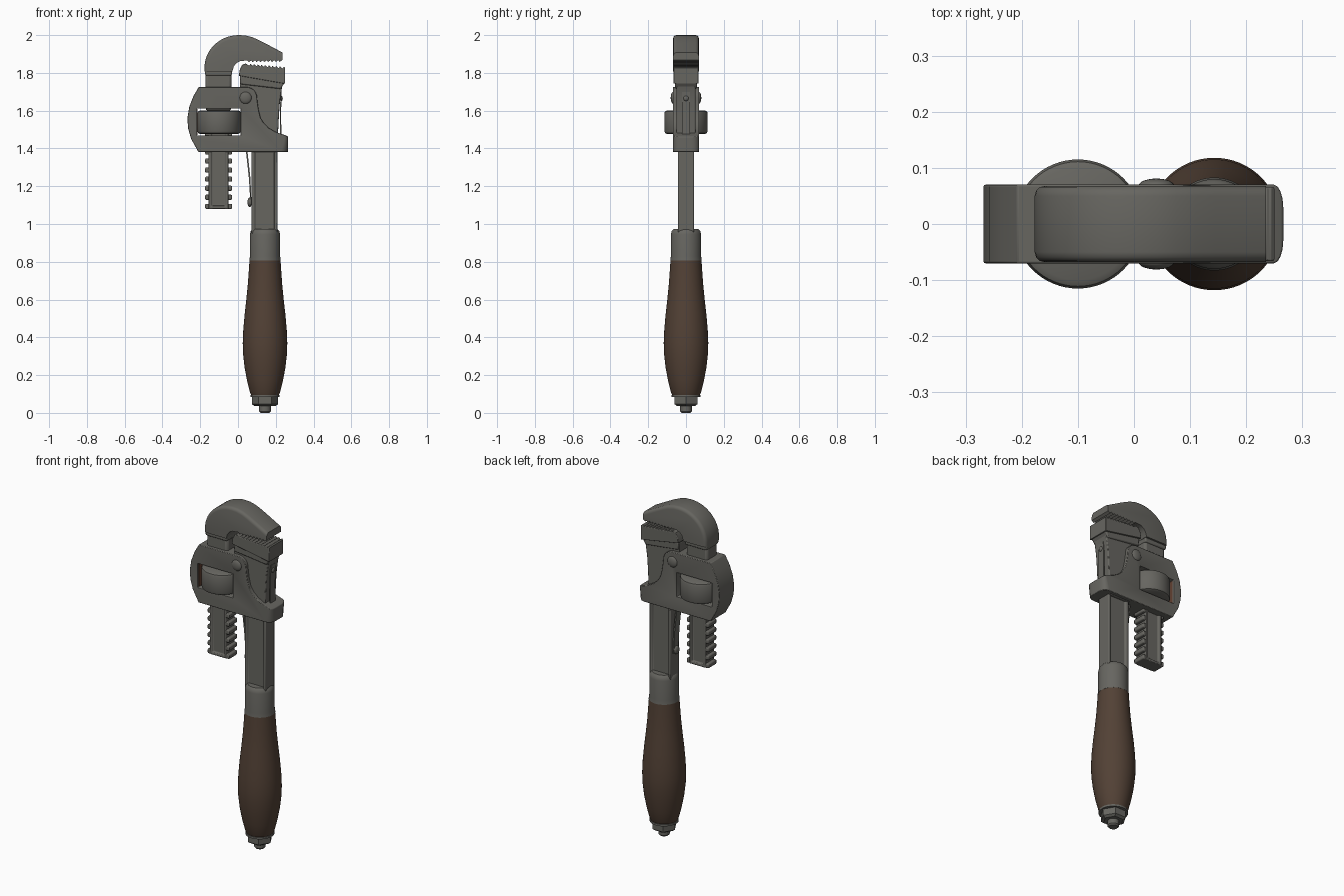
import bpy, bmesh, math
from mathutils import Vector

cube = bpy.data.objects.get("Cube")
if cube:
    bpy.data.objects.remove(cube)


def material(name, col):
    m = bpy.data.materials.new(name)
    m.use_nodes = True
    m.diffuse_color = (*col, 1)
    m.node_tree.nodes["Principled BSDF"].inputs["Base Color"].default_value = (*col, 1)
    return m


STEEL = material("grey steel", (0.135, 0.132, 0.118))
WOOD = material("brown wood", (0.085, 0.053, 0.036))
RUST = material("rusty brown", (0.12, 0.05, 0.03))


def finish(bm, name, mat, bevel=0.0, smooth=True):
    bmesh.ops.recalc_face_normals(bm, faces=bm.faces)
    me = bpy.data.meshes.new(name)
    bm.to_mesh(me)
    bm.free()
    ob = bpy.data.objects.new(name, me)
    bpy.context.collection.objects.link(ob)
    me.materials.append(mat)
    bpy.ops.object.select_all(action="DESELECT")
    bpy.context.view_layer.objects.active = ob
    ob.select_set(True)
    if smooth:
        bpy.ops.object.shade_smooth_by_angle(angle=math.radians(32))
    if bevel:
        b = ob.modifiers.new("edge", "BEVEL")
        b.width, b.segments = bevel, 2
        b.angle_limit = math.radians(50)
    return ob


def prism(name, pts, half, bevel=0.0, chamfer=None, width=0.0, segments=1, panel=0.0, mat=STEEL):
    """Extrude an x-z outline across y; optionally chamfer chosen edges or sink side panels."""
    bm = bmesh.new()
    f = bm.faces.new([bm.verts.new((x, -half, z)) for x, z in pts])
    r = bmesh.ops.extrude_face_region(bm, geom=[f])
    bmesh.ops.translate(bm, verts=[v for v in r["geom"] if isinstance(v, bmesh.types.BMVert)],
                        vec=(0, 2 * half, 0))
    bmesh.ops.recalc_face_normals(bm, faces=bm.faces)
    if chamfer:
        edges = [e for e in bm.edges if chamfer(e.verts[0].co, e.verts[1].co)]
        bmesh.ops.bevel(bm, geom=edges, offset=width, segments=segments, profile=0.5, affect="EDGES")
    if panel:
        sides = [f for f in bm.faces if abs(f.normal.y) > 0.9]
        bmesh.ops.inset_individual(bm, faces=sides, thickness=panel)
        bmesh.ops.inset_individual(bm, faces=sides, thickness=0.006, depth=-0.01)
    return finish(bm, name, mat, bevel)


def lathe(name, prof, x, mat, steps=48, smooth=True):
    """Spin a radius-height profile about a vertical axis."""
    bm = bmesh.new()
    vs = [bm.verts.new((r, 0, z)) for r, z in prof]
    es = [bm.edges.new(p) for p in zip(vs, vs[1:])]
    bmesh.ops.spin(bm, geom=vs + es, axis=(0, 0, 1), cent=(0, 0, 0),
                   angle=math.tau, steps=steps, use_duplicate=False)
    bmesh.ops.remove_doubles(bm, verts=bm.verts, dist=1e-4)
    bmesh.ops.translate(bm, verts=bm.verts, vec=(x, 0, 0))
    return finish(bm, name, mat, smooth=smooth)


def rect(x0, x1, z0, z1):
    return [(x0, z0), (x1, z0), (x1, z1), (x0, z1)]


def arc(cx, cz, rx, rz, a0, a1, n):
    angs = [math.radians(a0 + (a1 - a0) * i / n) for i in range(n + 1)]
    return [(cx + rx * math.cos(a), cz + rz * math.sin(a)) for a in angs]


def teeth(x0, z0, x1, z1, n, depth):
    out = []
    for i in range(n):
        a, b = i / n, (i + 0.7) / n
        out += [(x0 + (x1 - x0) * a, z0 + (z1 - z0) * a),
                (x0 + (x1 - x0) * b, z0 + (z1 - z0) * b + depth)]
    return out + [(x1, z1)]


AX = 0.143  # handle axis

# Handle, ferrule and end fittings
lathe("end_stud", [(0, 0), (0.024, 0), (0.031, 0.008), (0.031, 0.05), (0, 0.05)], AX, STEEL, 24)
lathe("end_nut", [(0, 0.036), (0.055, 0.036), (0.07, 0.046), (0.07, 0.088), (0, 0.088)], AX, STEEL, 6, False)
lathe("end_washer", [(0, 0.084), (0.078, 0.084), (0.078, 0.095), (0, 0.095)], AX, STEEL)
lathe("wooden_grip", [(0, 0.092), (0.072, 0.092), (0.08, 0.11), (0.095, 0.17), (0.108, 0.24),
                      (0.116, 0.31), (0.118, 0.37), (0.115, 0.44), (0.108, 0.52), (0.099, 0.6),
                      (0.091, 0.68), (0.086, 0.75), (0.082, 0.81), (0, 0.81)], AX, WOOD, 64)
lathe("ferrule", [(0, 0.806), (0.083, 0.806), (0.08, 0.83), (0.08, 0.945), (0.076, 0.962),
                  (0.066, 0.973), (0, 0.975)], AX, STEEL)

# Fixed body: panelled shank, neck, flare and heel jaw with teeth
prism("body_shank", rect(0.072, 0.21, 0.95, 1.4), 0.042, bevel=0.004, panel=0.022)
prism("body_neck", [(0.07, 1.38), (0.21, 1.38), (0.213, 1.5), (0.217, 1.58), (0.222, 1.65),
                    (0.234, 1.73), (0.245, 1.76), (0.01, 1.78), (0.01, 1.72), (0.03, 1.6)], 0.05, bevel=0.005)
prism("heel_flare", [(0.014, 1.74), (0.225, 1.715), (0.248, 1.75), (0.01, 1.79)], 0.058, bevel=0.006)
prism("heel_jaw", [(0.004, 1.785), (0.25, 1.742), (0.25, 1.825), (0.243, 1.832)]
      + teeth(0.235, 1.823, 0.06, 1.838, 9, 0.011)
      + [(0.04, 1.85), (0.022, 1.842), (0.01, 1.82)], 0.066, bevel=0.003)

# Hook jaw: head, neck and threaded rack
hook_top = arc(0.005, 1.83, 0.182, 0.17, 180, 90, 14)
head = ([(-0.177, 1.808)] + hook_top
        + [(0.04, 1.998), (0.075, 1.989), (0.11, 1.974), (0.145, 1.956), (0.235, 1.908), (0.235, 1.868)]
        + [(x, z) for x, z in teeth(0.235, 1.868, 0.05, 1.866, 9, -0.01)]
        + [(0.01, 1.862), (-0.008, 1.852), (-0.022, 1.835), (-0.03, 1.808)])


def outer_rim(a, b):
    on_rim = lambda p: p.z > 1.9 or p.x < -0.1
    return on_rim(a) and on_rim(b) and abs(a.y - b.y) < 0.01 and not (a.z < 1.81 and b.z < 1.81)


prism("hook_jaw", head, 0.068, chamfer=outer_rim, width=0.018, segments=3)
prism("hook_flare", [(-0.172, 1.785), (-0.034, 1.785), (-0.03, 1.812), (-0.177, 1.812)], 0.058, bevel=0.006)
prism("hook_neck", rect(-0.172, -0.035, 1.6, 1.8), 0.05, bevel=0.014)
prism("hook_rack", rect(-0.157, -0.05, 1.08, 1.62), 0.04, bevel=0.004, panel=0.02)
for i in range(11):
    z = 1.08 + i * 0.048
    for side, x0, x1 in (("left", -0.06, -0.031), ("right", -0.174, -0.147)):
        prism(f"rack_tooth_{side}_{i + 1}", rect(x0, x1, z, z + 0.027), 0.039, bevel=0.006)

# Adjusting nut
lathe("adjusting_nut", [(0, 1.476), (0.1, 1.476), (0.111, 1.482), (0.115, 1.492), (0.115, 1.586),
                        (0.111, 1.596), (0.1, 1.602), (0, 1.602)], -0.1, STEEL, 64)

# Housing with a window for the nut
outline = ([(-0.21, 1.382), (0.266, 1.382), (0.266, 1.462), (0.25, 1.47), (0.2, 1.487), (0.165, 1.507),
            (0.138, 1.532), (0.12, 1.56), (0.11, 1.6), (0.103, 1.645)]
           + arc(0.045, 1.668, 0.056, 0.057, 0, 90, 7) + [(-0.208, 1.725)]
           + [(-0.237, 1.675), (-0.258, 1.62), (-0.268, 1.56), (-0.264, 1.505), (-0.248, 1.45)])
housing = prism("housing", outline, 0.07,
                chamfer=lambda a, b: a.x > 0.26 and b.x > 0.26 and abs(a.z - b.z) > 0.05,
                width=0.04, segments=4)
cutter = prism("window_cutter", rect(-0.217, 0.014, 1.468, 1.612), 0.2)
cut = housing.modifiers.new("window", "BOOLEAN")
cut.operation, cut.object, cut.solver = "DIFFERENCE", cutter, "EXACT"
bpy.ops.object.select_all(action="DESELECT")
bpy.context.view_layer.objects.active = housing
housing.select_set(True)
bpy.ops.object.modifier_apply(modifier="window")
bpy.data.objects.remove(cutter)
edge = housing.modifiers.new("edge", "BEVEL")
edge.width, edge.segments, edge.angle_limit = 0.003, 2, math.radians(50)
prism("window_lining", rect(-0.218, -0.215, 1.47, 1.61), 0.06, mat=RUST)


# Pins and screws
def dome(name, loc, scale):
    bm = bmesh.new()
    bmesh.ops.create_uvsphere(bm, u_segments=24, v_segments=12, radius=1)
    for v in bm.verts:
        v.co = Vector(loc) + Vector(p * s for p, s in zip(v.co, scale))
    finish(bm, name, STEEL)


for side, y in (("front", -0.068), ("back", 0.068)):
    dome(f"pivot_pin_{side}", (0.04, y, 1.668), (0.032, 0.013, 0.032))
dome("left_spring_screw", (0.229, 0, 1.665), (0.008, 0.014, 0.014))
dome("right_spring_screw", (0.062, 0, 1.115), (0.012, 0.022, 0.025))

# Flat springs along both edges of the body
prism("right_spring", [(0.042, 1.385), (0.05, 1.385), (0.066, 1.24), (0.072, 1.1), (0.066, 1.1),
                       (0.058, 1.24)], 0.022)
prism("left_spring", [(0.222, 1.47), (0.23, 1.47), (0.228, 1.58), (0.231, 1.7), (0.225, 1.7),
                      (0.222, 1.58)], 0.022)
